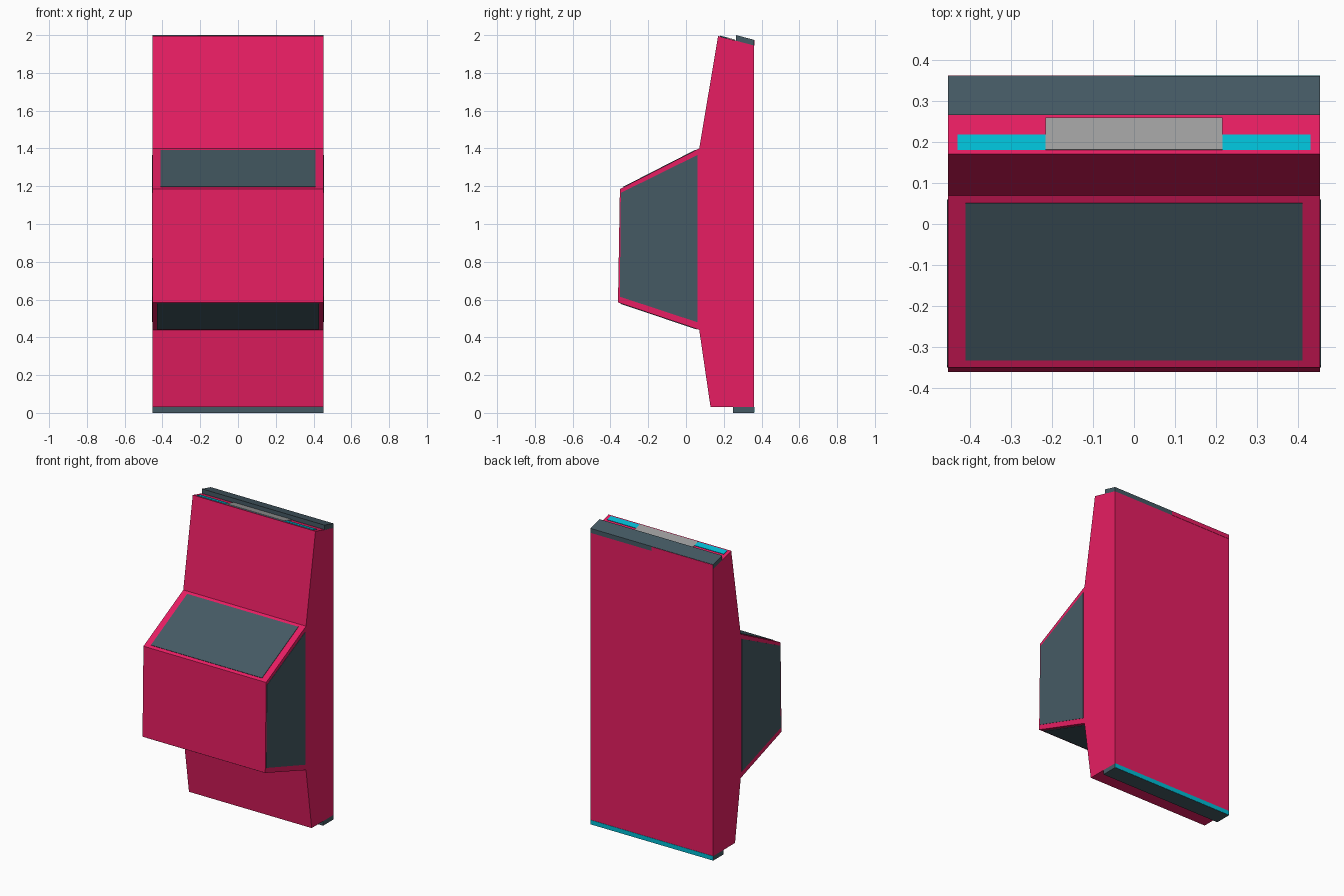
import bpy
import bmesh
from mathutils import Vector

cube = bpy.data.objects.get("Cube")
if cube:
    bpy.data.objects.remove(cube, do_unlink=True)


def material(name, hex_code):
    # sRGB hex to linear colour
    rgb = [int(hex_code[i:i + 2], 16) / 255 for i in (0, 2, 4)]
    rgb = [c / 12.92 if c <= 0.04045 else ((c + 0.055) / 1.055) ** 2.4 for c in rgb]
    mat = bpy.data.materials.new(name)
    mat.use_nodes = True
    mat.diffuse_color = (*rgb, 1)
    mat.node_tree.nodes["Principled BSDF"].inputs["Base Color"].default_value = (*rgb, 1)
    return mat


PINK = material("pink", "E91E63")
SLATE = material("slate", "455A64")
CYAN = material("cyan", "00BCD4")
GREY = material("grey", "9E9E9E")

HALF = 0.453
THIN = 0.003


def prism(name, profile, x0, x1, mat):
    """Extrude a (y, z) profile from x0 to x1."""
    bm = bmesh.new()
    face = bm.faces.new([bm.verts.new((x0, y, z)) for y, z in profile])
    new = bmesh.ops.extrude_face_region(bm, geom=[face])["geom"]
    bmesh.ops.translate(bm, vec=(x1 - x0, 0, 0),
                        verts=[v for v in new if isinstance(v, bmesh.types.BMVert)])
    bmesh.ops.recalc_face_normals(bm, faces=bm.faces)
    mesh = bpy.data.meshes.new(name)
    bm.to_mesh(mesh)
    bm.free()
    mesh.materials.append(mat)
    obj = bpy.data.objects.new(name, mesh)
    bpy.context.collection.objects.link(obj)
    return obj


def plate(name, start, end, x0, x1, mat, lift=THIN):
    """Thin plate lying on the sloped line from start to end."""
    a, b = Vector(start), Vector(end)
    along = (b - a).normalized()
    out = Vector((-along.y, along.x)) * lift
    prism(name, [a, b, b + out, a + out], x0, x1, mat)


# Main body with projecting front hood
low_in, low_out = (0.07, 0.44), (-0.36, 0.585)
high_out, high_in = (-0.35, 1.185), (0.07, 1.40)
top_front, top_back = (0.17, 1.995), (0.36, 1.945)
prism("body", [(0.13, 0.03), low_in, low_out, high_out, high_in,
               top_front, top_back, (0.36, 0.03)], -HALF, HALF, PINK)

# Top ledge, half covered at the back, and bottom ledge with its rear strip
prism("top_ledge", [(0.265, 1.965), (0.265, 2.0), (0.36, 1.975), top_back],
      -HALF, HALF, SLATE)
plate("top_ledge_back_cover", (0.36, 1.973), (0.36, 1.945), -HALF, 0, PINK, 0.002)
prism("bottom_ledge", [(0.25, 0), (0.36, 0), (0.36, 0.03), (0.25, 0.03)],
      -HALF, HALF, SLATE)
plate("bottom_back_strip", (0.36, 0.03), (0.36, 0.001), -HALF, HALF, CYAN, 0.002)


# Panels on the hood
def between(a, b, t):
    return Vector(a).lerp(Vector(b), t)


plate("hood_top_panel", between(high_out, high_in, 0.045),
      between(high_out, high_in, 0.955), -0.41, 0.41, SLATE)
plate("hood_bottom_panel", between(low_in, low_out, 0.03),
      between(low_in, low_out, 0.97), -0.43, 0.43, SLATE)
side = [(0.06, 0.48), (-0.35, 0.615), (-0.345, 1.165), (0.06, 1.365)]
for label, sign in (("left", 1), ("right", -1)):
    prism(label + "_hood_panel", side, sign * (HALF - THIN), sign * (HALF + 0.002), SLATE)


# Inlays on the sloping top face
def on_top(y):
    return between(top_front, top_back, (y - 0.17) / 0.19)


plate("top_light", on_top(0.18), on_top(0.217), -0.43, 0.43, CYAN)
plate("top_plate", on_top(0.18), on_top(0.258), -0.215, 0.215, GREY, 0.005)
